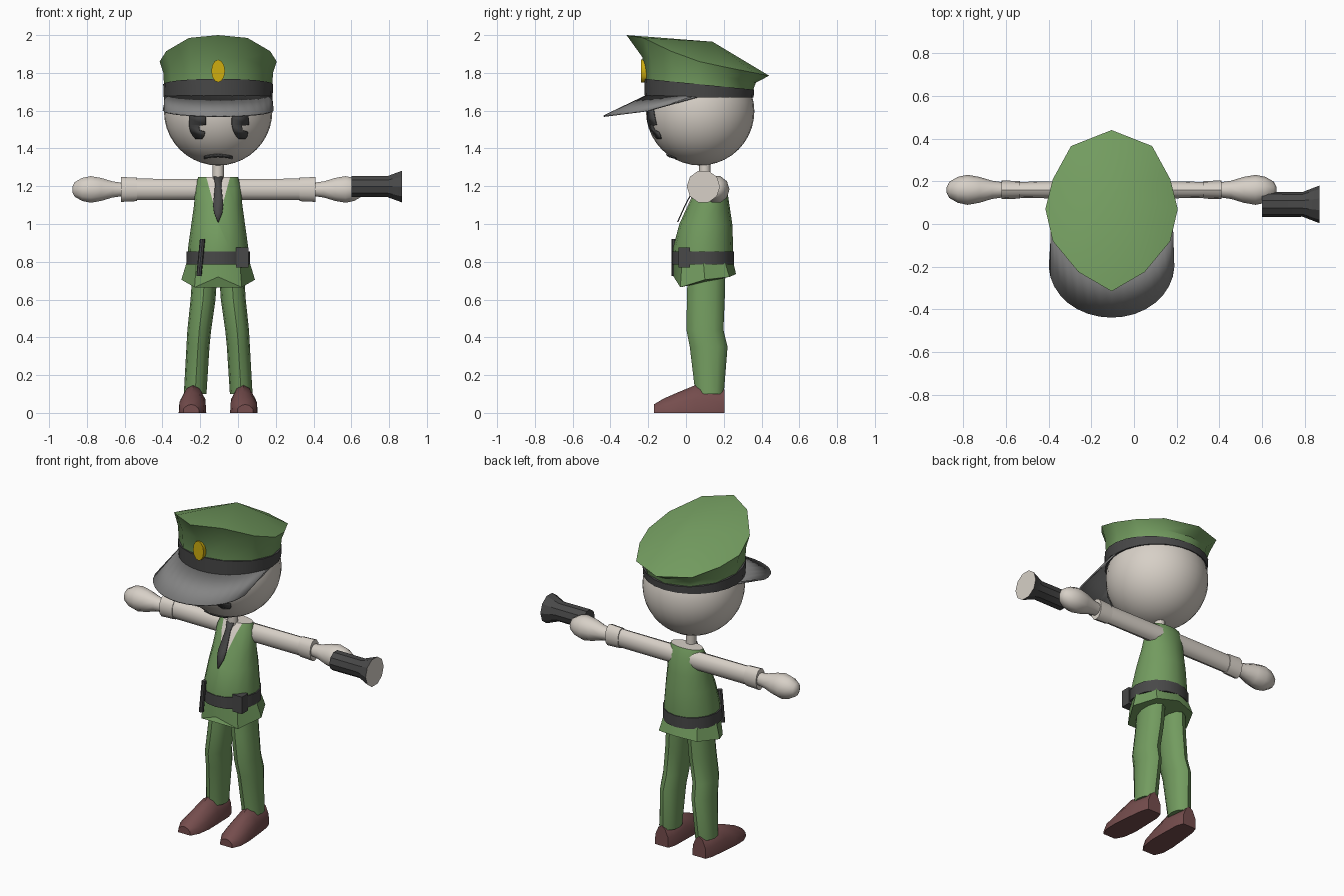
import bpy, bmesh, math
from mathutils import Vector

if "Cube" in bpy.data.objects:
    bpy.data.objects.remove(bpy.data.objects["Cube"])

CX = -0.105                      # body centre line
HEAD, HR = Vector((CX, 0.075, 1.597)), 0.287


def mat(name, r, g, b):
    m = bpy.data.materials.new(name)
    m.diffuse_color = (r, g, b, 1)
    m.use_nodes = True
    m.node_tree.nodes["Principled BSDF"].inputs["Base Color"].default_value = m.diffuse_color
    return m


GREEN = mat("uniform green", 0.17, 0.33, 0.115)
PALE = mat("pale skin", 0.68, 0.63, 0.57)
DARK = mat("dark grey", 0.065, 0.065, 0.065)
GREY = mat("visor grey", 0.23, 0.23, 0.23)
BROWN = mat("shoe brown", 0.18, 0.075, 0.075)
GOLD = mat("badge gold", 0.62, 0.42, 0.005)


def finish(name, bm, *mats, angle=40):
    bmesh.ops.recalc_face_normals(bm, faces=bm.faces[:])
    me = bpy.data.meshes.new(name)
    bm.to_mesh(me)
    bm.free()
    ob = bpy.data.objects.new(name, me)
    bpy.context.collection.objects.link(ob)
    for m in mats:
        me.materials.append(m)
    bpy.ops.object.select_all(action='DESELECT')
    ob.select_set(True)
    bpy.context.view_layer.objects.active = ob
    bpy.ops.object.shade_smooth_by_angle(angle=math.radians(angle))
    return ob


def skin(rings, caps=True, closed=True):
    """Bridge a list of equal-length point rings."""
    bm = bmesh.new()
    vs = [[bm.verts.new(p) for p in r] for r in rings]
    n = len(vs[0])
    for a, b in zip(vs, vs[1:]):
        for i in range(n if closed else n - 1):
            j = (i + 1) % n
            bm.faces.new((a[i], a[j], b[j], b[i]))
    if caps and closed:
        bm.faces.new(vs[0])
        bm.faces.new(vs[-1])
    return bm


def oval(c, ra, rb, axis='z', n=12):
    """Oval ring around the z, x or y axis."""
    u, v = {'z': ((1, 0, 0), (0, 1, 0)), 'x': ((0, 1, 0), (0, 0, 1)),
            'y': ((1, 0, 0), (0, 0, 1))}[axis]
    u, v, c = Vector(u) * ra, Vector(v) * rb, Vector(c)
    return [c + u * math.cos(t) + v * math.sin(t)
            for t in (2 * math.pi * i / n for i in range(n))]


def plate(name, rows, m, depth):
    """Thin strip plate; rows are pairs of (x, z), depth gives y."""
    bm = skin([[(x, depth(x, z), z) for x, z in r] for r in rows], closed=False)
    ob = finish(name, bm, m)
    s = ob.modifiers.new("thickness", 'SOLIDIFY')
    s.thickness, s.offset = 0.006, 0
    return ob


# head and neck
bm = bmesh.new()
bmesh.ops.create_uvsphere(bm, u_segments=32, v_segments=20, radius=HR)
bmesh.ops.translate(bm, verts=bm.verts[:], vec=HEAD)
finish("head", bm, PALE)
finish("neck", skin([oval((CX, 0.1, z), 0.03, 0.03) for z in (1.2, 1.34)]), PALE)


# eyes and mouth follow the head surface
def on_head(x, z):
    return HEAD.y - math.sqrt((HR + 0.004) ** 2 - (x - CX) ** 2 - (z - HEAD.z) ** 2)


eye = [(1.63, -.02, .02), (1.6, -.038, .038), (1.56, -.044, .044), (1.525, -.044, .044),
       (1.52, -.043, .008), (1.495, -.038, .012), (1.488, -.035, .04),
       (1.465, -.022, .036), (1.45, -.008, .025)]
for label, ex in (("left", -0.215), ("right", 0.012)):
    plate(label + "_eye", [((ex + a, z), (ex + b, z)) for z, a, b in eye], DARK, on_head)
mouth = []
for i in range(9):
    d = (i - 4) / 4
    z = 1.362 - 0.01 * d * d
    mouth.append(((CX + d * 0.075, z - 0.006), (CX + d * 0.075, z + 0.006)))
plate("mouth", mouth, DARK, on_head)


# cap band, taller at the front
def band_ring(r, n, top):
    ring = oval((CX, 0.07, 1.67), r, r, n=n)
    return [Vector((p.x, p.y, 1.74 - 0.1 * (p.y - 0.07))) for p in ring] if top else ring


finish("cap_band", skin([band_ring(0.288, 24, False), band_ring(0.291, 24, True)]), DARK)

# cap crown: flared twelve sided rim, high in front
half = [(0, -.315, 2.0), (.155, -.225, 1.985), (.275, -.08, 1.915), (.31, .07, 1.86),
        (.275, .21, 1.83), (.19, .365, 1.80), (0, .44, 1.785)]
rim = [Vector((CX + x, y, z)) for x, y, z in half]
rim += [Vector((CX - x, y, z)) for x, y, z in half[5:0:-1]]
base = band_ring(0.287, 12, True)
base = base[9:] + base[:9]
mid = []
for b, r in zip(base, rim):
    p = b.lerp(r, 0.15)
    p.z = b.z + (r.z - b.z) * 0.5
    mid.append(p)
bm = skin([base, mid, rim], caps=False)
rim_verts = bm.verts[:][24:]
top = bm.verts.new((CX, 0.14, 1.965))
for i in range(12):
    bm.faces.new((rim_verts[i], rim_verts[(i + 1) % 12], top))
finish("cap_crown", bm, GREEN)

# cap visor
inner, outer = [], []
for i in range(17):
    a = math.pi * (1 + i / 16)
    c, s = math.cos(a), math.sin(a)
    inner.append((CX + 0.285 * c, 0.07 + 0.285 * s, 1.672))
    outer.append((CX + 0.287 * c, -0.2 + 0.235 * s, 1.597 + 0.03 * s))
for k, at in ((-1, 0), (1, 18)):
    inner.insert(at, (CX + k * 0.285, 0.07, 1.675))
    outer.insert(at, (CX + k * 0.287, 0.02, 1.67))
ob = finish("cap_visor", skin([inner, outer], closed=False), GREY)
ob.modifiers.new("thickness", 'SOLIDIFY').thickness = 0.008

# badge
finish("cap_badge", skin([oval((CX, y, 1.81), 0.036, 0.06, 'y') for y in (-0.21, -0.237)]), GOLD)

# vest with the shirt showing in a V at the neck
rows = [(.79, .09, .16, .155), (.87, .09, .16, .16), (1.0, .105, .142, .14),
        (1.1, .12, .128, .11), (1.2, .135, .12, .08), (1.25, .14, .105, .05)]
bm = skin([oval((CX, cy, z), rx, ry, n=16) for z, cy, rx, ry in rows])
for k in (-1, 1):
    front = [f for f in bm.faces if f.calc_center_median().y < 0.11 and f.calc_center_median().z > 1]
    geom = set(front) | {e for f in front for e in f.edges} | {v for f in front for v in f.verts}
    bmesh.ops.bisect_plane(bm, geom=list(geom), plane_co=(CX, 0, 1.015), plane_no=(k, 0, -0.27))
for f in bm.faces:
    c = f.calc_center_median()
    if c.z > 1.245 or (c.y < 0.12 and abs(c.x - CX) < 0.27 * (c.z - 1.015)):
        f.material_index = 1
finish("vest", bm, GREEN, PALE)


# tie lies on the sloping chest
def chest(x, z):
    return (-0.035 + (z - 1.0) * 0.45 if z < 1.1 else 0.01 + (z - 1.1) * 0.53) - 0.014


plate("tie", [((CX - w, z), (CX + w, z)) for z, w in
              ((1.25, .024), (1.21, .016), (1.1, .027), (1.06, .022), (1.01, .002))], DARK, chest)

# pointed hem below the belt
waist = oval((CX, 0.09, 0.82), 0.16, 0.155, n=8)
hem = [(CX + x, y, z) for x, y, z in
       ((.195, .1, .705), (.13, .23, .72), (0, .265, .735), (-.13, .23, .72),
        (-.195, .1, .705), (-.125, -.03, .665), (0, -.065, .72), (.125, -.03, .665))]
finish("vest_hem", skin([waist, hem]), GREEN)

# belt, baton and pouch
finish("belt", skin([oval((CX, .09, z), .168, .163, n=16) for z in (.785, .855)]), DARK)
finish("baton", skin([oval((x, -0.062, z), .014, .014, n=8) for x, z in
                      ((-.207, .725), (-.188, .92))]), DARK)
bm = bmesh.new()
bmesh.ops.create_cube(bm, size=1)
bmesh.ops.scale(bm, verts=bm.verts[:], vec=(.065, .06, .105))
bmesh.ops.translate(bm, verts=bm.verts[:], vec=(.022, -.01, .822))
finish("belt_pouch", bm, DARK)

# mirrored limbs
for side, k in (("left", -1), ("right", 1)):
    # sleeve with a wider cuff
    arm = [(.05, .055, .045), (.43, .057, .037), (.43, .062, .041), (.515, .066, .044), (.515, .03, .03)]
    finish(side + "_sleeve", skin([oval((CX + k * x, .16, 1.183), ry, rz, 'x')
                                   for x, rz, ry in arm]), PALE)
    hand = [(.50, .036), (.56, .045), (.62, .064), (.675, .074), (.72, .064), (.76, .04), (.772, .015)]
    finish(side + "_hand", skin([oval((CX + k * x, .16, 1.183), r * .95, r, 'x', 10)
                                 for x, r in hand]), PALE)
    leg = [(.067, .11, .80, .066, .1), (.08, .105, .6, .066, .1), (.1, .1, .44, .063, .098),
           (.107, .12, .35, .061, .1), (.122, .125, .1, .06, .075)]
    finish(side + "_leg", skin([oval((CX + k * x, y, z), rx, ry)
                                for x, y, z, rx, ry in leg]), GREEN)
    # shoe: low toe rising to the ankle
    shoe = []
    for y, w, h, dx in ((-.17, .042, .045, .01), (-.12, .066, .075, .008), (-.04, .073, .11, .003),
                        (.05, .068, .147, 0), (.16, .06, .12, -.005), (.205, .045, .125, -.005)):
        x0 = CX + k * (.133 + dx)
        shoe.append([(x0 + a * w, y, b * h) for a, b in
                     ((-1, 0), (-.95, .5), (-.5, .88), (0, 1), (.5, .88), (.95, .5), (1, 0))])
    finish(side + "_shoe", skin(shoe), BROWN)

# flashlight held in the right hand, with a pale lens
bm = skin([oval((x, .092, 1.198), r, r, 'x', 10) for x, r in
           ((.6, .059), (.79, .058), (.868, .088))])
for f in bm.faces:
    if f.calc_center_median().x > 0.86:
        f.material_index = 1
finish("flashlight", bm, DARK, PALE, angle=30)
